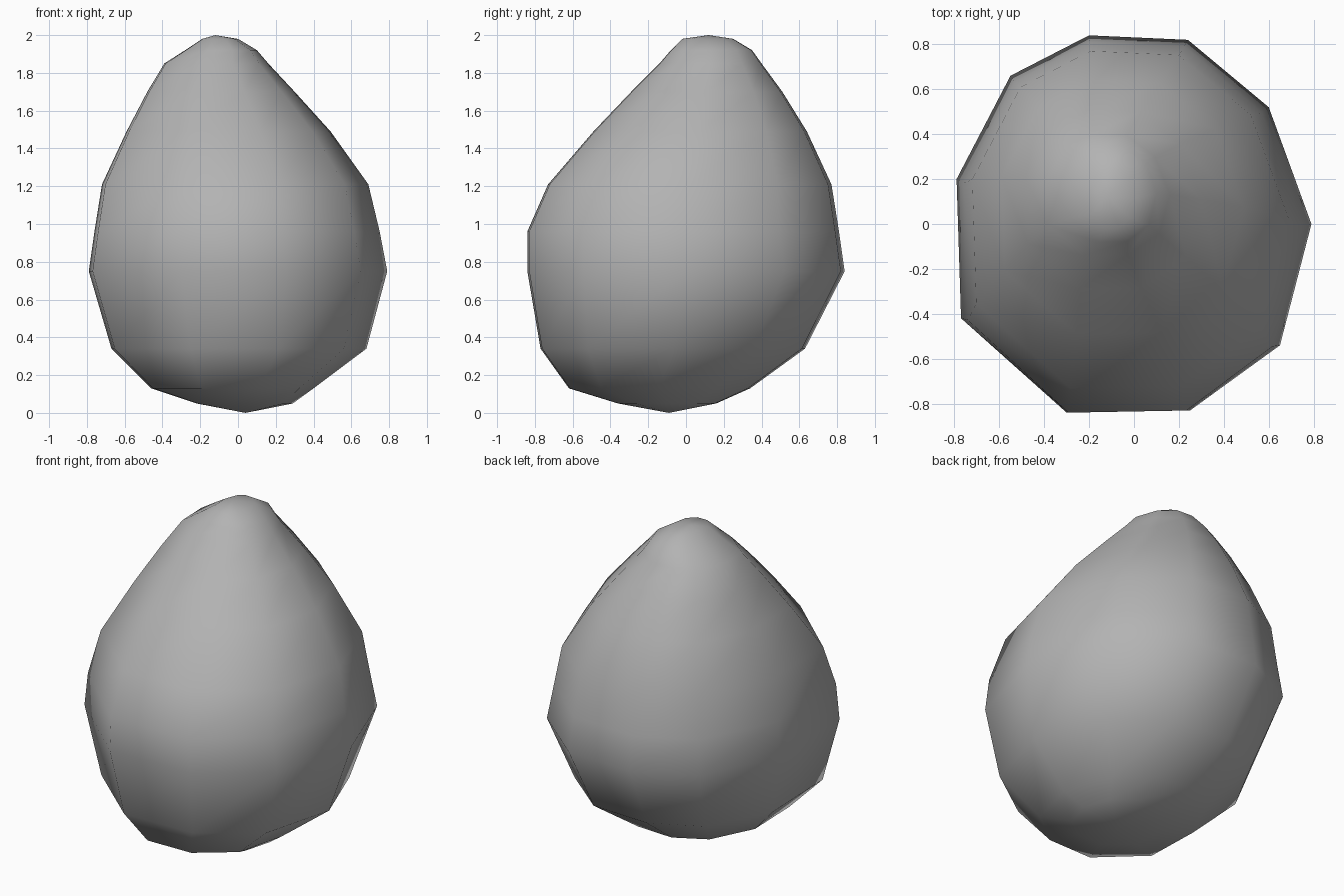
import bpy
import bmesh

cube = bpy.data.objects.get("Cube")
if cube:
    bpy.data.objects.remove(cube, do_unlink=True)

# Single stone grey
grey = bpy.data.materials.new("stone grey")
grey.use_nodes = True
colour = (0.45, 0.45, 0.45, 1)
grey.diffuse_color = colour
grey.node_tree.nodes["Principled BSDF"].inputs["Base Color"].default_value = colour

# Ten-sided irregular plan at the widest level
plan = [(0.79, 0), (0.6, 0.52), (0.24, 0.82), (-0.2, 0.84), (-0.55, 0.66),
        (-0.79, 0.2), (-0.77, -0.42), (-0.3, -0.84), (0.25, -0.83), (0.65, -0.54)]

# Height, then the x and y limits of each level
levels = [
    (0.05, -0.22, 0.29, -0.36, 0.16),
    (0.13, -0.46, 0.40, -0.62, 0.34),
    (0.34, -0.67, 0.68, -0.77, 0.63),
    (0.75, -0.79, 0.79, -0.84, 0.84),
    (0.96, -0.76, 0.75, -0.84, 0.81),
    (1.21, -0.72, 0.69, -0.73, 0.77),
    (1.49, -0.59, 0.49, -0.49, 0.64),
    (1.70, -0.48, 0.30, -0.29, 0.51),
    (1.85, -0.39, 0.16, -0.14, 0.40),
    (1.92, -0.28, 0.10, -0.08, 0.35),
    (1.98, -0.19, 0.00, -0.02, 0.25),
]

bm = bmesh.new()
rings = []
for z, x0, x1, y0, y1 in levels:
    cx, cy = (x0 + x1) / 2, (y0 + y1) / 2
    hx, hy = (x1 - x0) / 2, (y1 - y0) / 2
    rings.append([bm.verts.new((cx + hx * x / 0.79, cy + hy * y / 0.84, z))
                  for x, y in plan])

# Skin between levels, closed by off-centre tips
count = len(plan)
bottom = bm.verts.new((0.04, -0.09, 0))
top = bm.verts.new((-0.12, 0.12, 2))
for i in range(count):
    j = (i + 1) % count
    for low, high in zip(rings, rings[1:]):
        bm.faces.new((low[i], low[j], high[j], high[i]))
    bm.faces.new((bottom, rings[0][j], rings[0][i]))
    bm.faces.new((top, rings[-1][i], rings[-1][j]))

bmesh.ops.recalc_face_normals(bm, faces=bm.faces)
for face in bm.faces:
    face.smooth = True

mesh = bpy.data.meshes.new("egg_shaped_stone")
bm.to_mesh(mesh)
bm.free()
mesh.materials.append(grey)
stone = bpy.data.objects.new("egg_shaped_stone", mesh)
bpy.context.collection.objects.link(stone)
